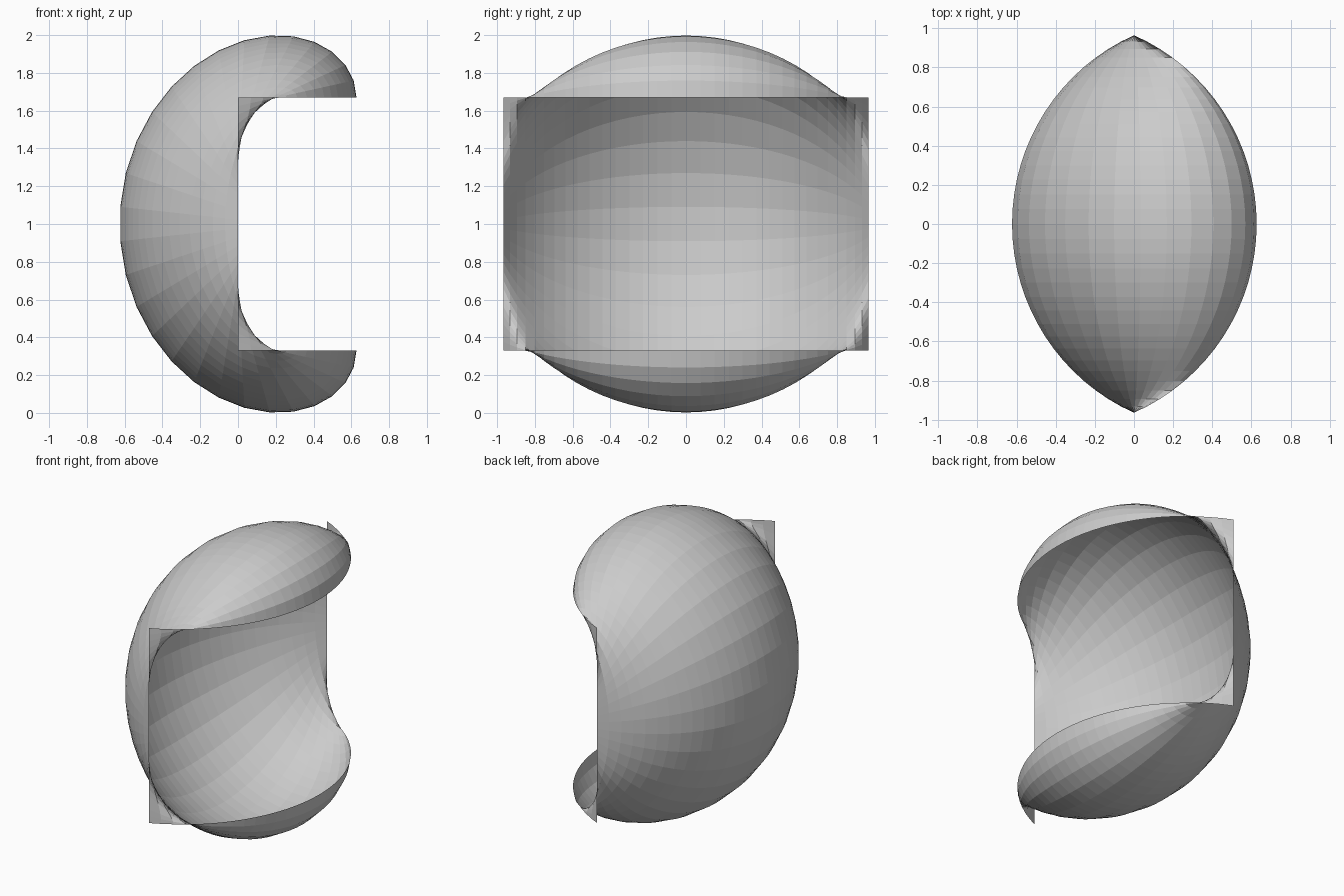
import bpy, bmesh
from math import sin, cos, pi, asin, sqrt

if "Cube" in bpy.data.objects:
    bpy.data.objects.remove(bpy.data.objects["Cube"])

STEPS, SEGS = 29, 32          # strips around the turn, segments along each arc
HALF, SAG = 0.965, 0.627      # half chord and bulge of the swept arc
TOP, TRAVEL = 1.671, 1.342    # start height and drop over the full turn

# circular arc profile: (y, distance from the chord)
R = (HALF**2 + SAG**2) / (2 * SAG)
A = asin(HALF / R)
profile = []
for i in range(SEGS + 1):
    a = -A + 2 * A * i / SEGS
    profile.append((R * sin(a), R * cos(a) - (R - SAG)))

# sweep the arc one full turn about its chord while the chord slides down
bm = bmesh.new()
rows = []
for s in range(STEPS + 1):
    t = 2 * pi * s / STEPS
    zc = TOP - TRAVEL * s / STEPS
    rows.append([bm.verts.new((h * cos(t), y, zc + h * sin(t))) for y, h in profile])
for r0, r1 in zip(rows, rows[1:]):
    for i in range(SEGS):
        bm.faces.new((r0[i], r0[i + 1], r1[i + 1], r1[i]))
bmesh.ops.recalc_face_normals(bm, faces=bm.faces)

mesh = bpy.data.meshes.new("swept_shell")
bm.to_mesh(mesh)
bm.free()
shell = bpy.data.objects.new("swept_shell", mesh)
bpy.context.collection.objects.link(shell)
